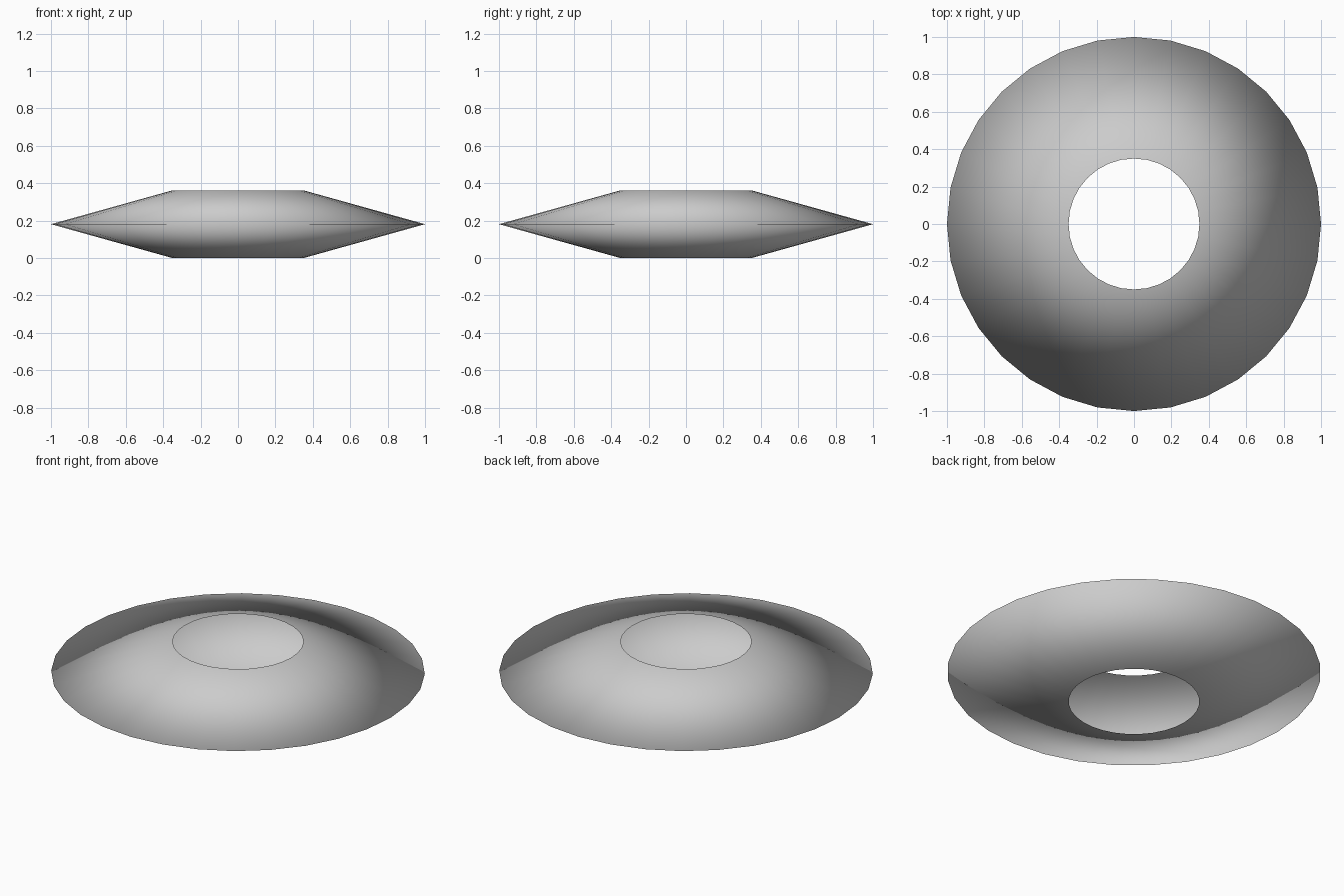
import bpy
import bmesh
from math import cos, sin, tau

if "Cube" in bpy.data.objects:
    bpy.data.objects.remove(bpy.data.objects["Cube"])

SIDES = 32
# Profile (radius, height): open at the hole, sharp at the outer rim
PROFILE = [(0.35, 0.0), (1.0, 0.181), (0.35, 0.362)]

# Hollow double-cone ring shell
bm = bmesh.new()
rings = [[bm.verts.new((r * cos(tau * i / SIDES), r * sin(tau * i / SIDES), z))
          for i in range(SIDES)] for r, z in PROFILE]
for low, high in zip(rings, rings[1:]):
    for i in range(SIDES):
        j = (i + 1) % SIDES
        face = bm.faces.new((low[i], low[j], high[j], high[i]))
        face.smooth = True  # smooth across the rim

mesh = bpy.data.meshes.new("ring_shell")
bm.to_mesh(mesh)
bm.free()
ring = bpy.data.objects.new("ring_shell", mesh)
bpy.context.collection.objects.link(ring)
